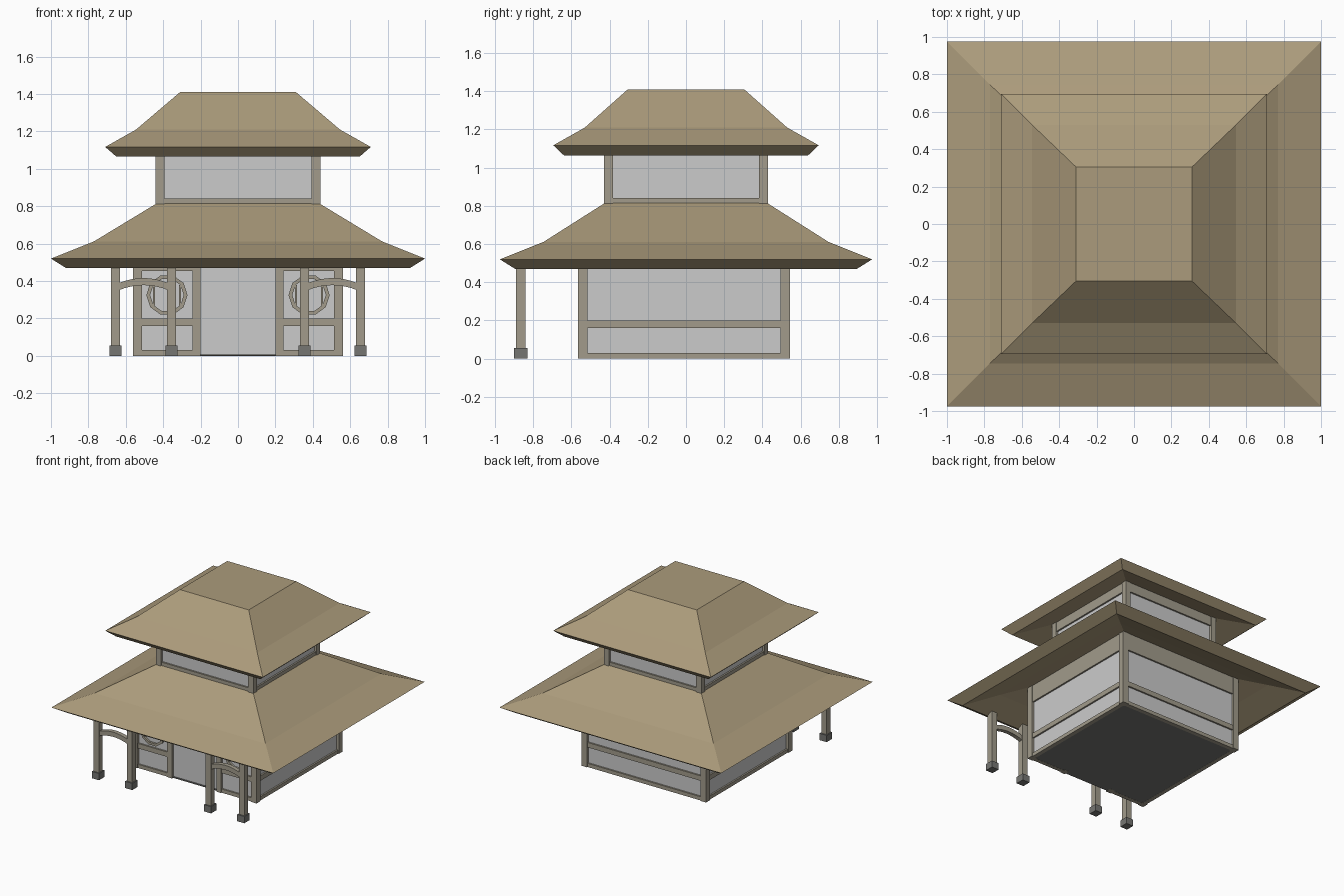
import bpy, bmesh, math

if "Cube" in bpy.data.objects:
    bpy.data.objects.remove(bpy.data.objects["Cube"])

def material(name, rgb):
    m = bpy.data.materials.new(name)
    m.diffuse_color = (*rgb, 1)
    m.use_nodes = True
    m.node_tree.nodes["Principled BSDF"].inputs["Base Color"].default_value = m.diffuse_color
    return m

THATCH = material("thatch", (0.41, 0.33, 0.20))
WOOD = material("wood", (0.36, 0.33, 0.26))
STONE = material("stone", (0.18, 0.18, 0.17))

def finish(name, bm, mat=None):
    bmesh.ops.recalc_face_normals(bm, faces=bm.faces)
    me = bpy.data.meshes.new(name)
    bm.to_mesh(me)
    bm.free()
    ob = bpy.data.objects.new(name, me)
    bpy.context.collection.objects.link(ob)
    if mat:
        me.materials.append(mat)
    return ob

def box(name, x0, x1, y0, y1, z0, z1, mat=None):
    bm = bmesh.new()
    bmesh.ops.create_cube(bm, size=1)
    for v in bm.verts:
        v.co = ((x0 + x1) / 2 + v.co.x * (x1 - x0),
                (y0 + y1) / 2 + v.co.y * (y1 - y0),
                (z0 + z1) / 2 + v.co.z * (z1 - z0))
    return finish(name, bm, mat)

def loft(name, rings, mat, cap=False):
    """Hipped shell through rectangular rings (half x, half y, z)."""
    bm = bmesh.new()
    loops = [[bm.verts.new((sx * hx, sy * hy, z))
              for sx, sy in ((-1, -1), (1, -1), (1, 1), (-1, 1))] for hx, hy, z in rings]
    for a, b in zip(loops, loops[1:]):
        for i in range(4):
            j = (i + 1) % 4
            bm.faces.new((a[i], a[j], b[j], b[i]))
    if cap:
        bm.faces.new(loops[-1])
    return finish(name, bm, mat)

def band(name, outer, inner, y0, y1, mat, closed):
    """Strip between two xz outlines, given depth in y."""
    bm = bmesh.new()
    rows = [[bm.verts.new((x, y, z)) for x, z in line]
            for line, y in ((outer, y0), (inner, y0), (inner, y1), (outer, y1))]
    n = len(outer)
    for i in range(n if closed else n - 1):
        j = (i + 1) % n
        for k in range(4):
            a, b = rows[k], rows[(k + 1) % 4]
            bm.faces.new((a[i], a[j], b[j], b[i]))
    if not closed:
        for i in (0, n - 1):
            bm.faces.new([r[i] for r in rows])
    return finish(name, bm, mat)

# Roofs: soffit, lip, flared eaves, slope
loft("lower_roof", [(0.54, 0.53, 0.615), (0.72, 0.70, 0.55), (0.92, 0.895, 0.47),
                    (1.0, 0.975, 0.52), (0.77, 0.745, 0.612), (0.435, 0.425, 0.815)], THATCH)
loft("upper_roof", [(0.41, 0.40, 1.15), (0.65, 0.64, 1.065), (0.71, 0.695, 1.117),
                    (0.545, 0.53, 1.21), (0.31, 0.305, 1.41)], THATCH, cap=True)

def storey(name, hx, y0, y1, z0, z1, rails, sides, inset=0.02, w=0.05):
    """Panelled box with corner posts and rails on the chosen sides."""
    box(name + "_wall_panels", -hx + inset, hx - inset, y0 + inset, y1 - inset, z0 + 0.005, z1)
    for x in (-hx, hx - w):
        for y in (y0, y1 - w):
            box(name + "_corner_post", x, x + w, y, y + w, z0, z1, WOOD)
    t = 0.007
    for a, b in rails:
        for side in sides:
            if side in "LR":
                s = -1 if side == "L" else 1
                x = sorted((s * (hx - t), s * (hx - w + 0.01)))
                box(name + "_side_rail", *x, y0 + w, y1 - w, a, b, WOOD)
            else:
                y = (y0 + t, y0 + w - 0.01) if side == "F" else (y1 - w + 0.01, y1 - t)
                box(name + "_rail", -hx + w, hx - w, *y, a, b, WOOD)

Y0, Y1 = -0.565, 0.545
storey("lower", 0.5625, Y0, Y1, 0, 0.615, [(0, 0.03), (0.16, 0.2), (0.47, 0.615)], "LRB")
storey("upper", 0.44, -0.43, 0.43, 0.81, 1.145, [(0.81, 0.842), (1.065, 1.145)], "LRBF", w=0.047)
box("floor_slab", -0.55, 0.55, Y0 + 0.012, Y1 - 0.012, 0.001, 0.01, STONE)
box("front_top_beam", -0.513, 0.513, Y0 + 0.007, Y0 + 0.04, 0.47, 0.615, WOOD)

for s in (-1, 1):
    def span(a, b):
        return sorted((s * a, s * b))
    # Front wall bays beside the door
    box("door_post", *span(0.2, 0.243), Y0, Y0 + 0.05, 0, 0.615, WOOD)
    for a, b in ((0, 0.03), (0.16, 0.2), (0.455, 0.47)):
        box("front_rail", *span(0.243, 0.513), Y0 + 0.007, Y0 + 0.04, a, b, WOOD)
    # Ten-sided window ring with lattice bars
    def ring(r):
        return [(s * 0.38 + r * math.cos(i * math.pi / 5),
                 0.325 + r * math.sin(i * math.pi / 5)) for i in range(10)]
    band("window_ring", ring(0.11), ring(0.09), Y0 + 0.003, Y0 + 0.025, WOOD, True)
    for dx in (-0.07, 0.07):
        box("window_bar", s * 0.38 + dx - 0.005, s * 0.38 + dx + 0.005,
            Y0 + 0.01, Y0 + 0.025, 0.27, 0.38, WOOD)
    # Porch posts on stone feet
    for x in (0.355, 0.655):
        box("porch_post", s * x - 0.024, s * x + 0.024, -0.889, -0.841, 0.05, 0.49, WOOD)
        box("post_foot", s * x - 0.032, s * x + 0.032, -0.9, -0.83, 0, 0.055, STONE)
    # Arched brace between the porch posts
    def arc(z):
        return [(s * (0.505 + 0.135 * u), z + 0.028 * (1 - u * u))
                for u in [i / 4 - 1 for i in range(9)]]
    band("arched_brace", arc(0.388), arc(0.35), -0.882, -0.848, WOOD, False)
